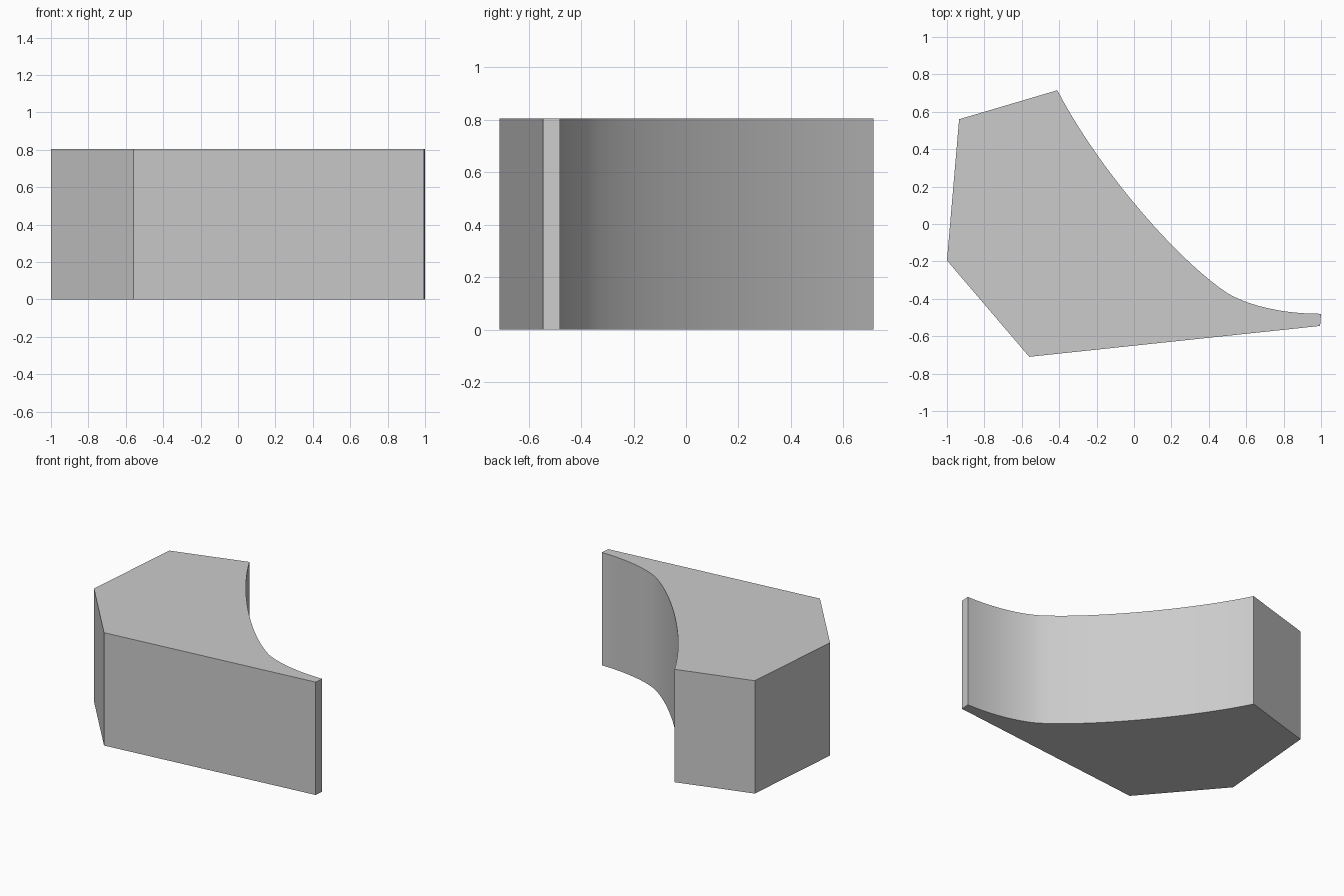
import bpy
import bmesh
import math
from mathutils import Vector
from mathutils.geometry import interpolate_bezier

cube = bpy.data.objects.get("Cube")
if cube:
    bpy.data.objects.remove(cube, do_unlink=True)

HEIGHT = 0.805
STEPS = 20

# Plain grey material
grey = bpy.data.materials.new("plain_grey")
grey.use_nodes = True
colour = (0.6, 0.6, 0.6, 1)
grey.diffuse_color = colour
grey.node_tree.nodes["Principled BSDF"].inputs["Base Color"].default_value = colour


def bezier(*points):
    return interpolate_bezier(*[Vector((x, y, 0)) for x, y in points], STEPS)


# Outline: straight outer sides, then the concave sweep back to the start
corners = [(-0.41, 0.715), (-0.935, 0.56), (-1, -0.195), (-0.56, -0.71), (0.995, -0.545)]
tip = bezier((1, -0.48), (0.8, -0.48), (0.62, -0.44), (0.5, -0.37))
sweep = bezier((0.5, -0.37), (0.22, -0.185), (-0.2, 0.31), corners[0])
outline = [Vector((x, y, 0)) for x, y in corners] + tip + sweep[1:-1]

# Extrude the outline into a solid block
bm = bmesh.new()
base = bm.faces.new([bm.verts.new(p) for p in outline])
result = bmesh.ops.extrude_face_region(bm, geom=[base], use_keep_orig=True)
top = [v for v in result["geom"] if isinstance(v, bmesh.types.BMVert)]
bmesh.ops.translate(bm, verts=top, vec=(0, 0, HEIGHT))
bmesh.ops.recalc_face_normals(bm, faces=bm.faces)

mesh = bpy.data.meshes.new("curved_block")
bm.to_mesh(mesh)
bm.free()
mesh.materials.append(grey)
block = bpy.data.objects.new("curved_block", mesh)
bpy.context.collection.objects.link(block)

# Smooth sweep with crisp corners
bpy.ops.object.select_all(action="DESELECT")
block.select_set(True)
bpy.context.view_layer.objects.active = block
bpy.ops.object.shade_smooth_by_angle(angle=math.radians(25))
